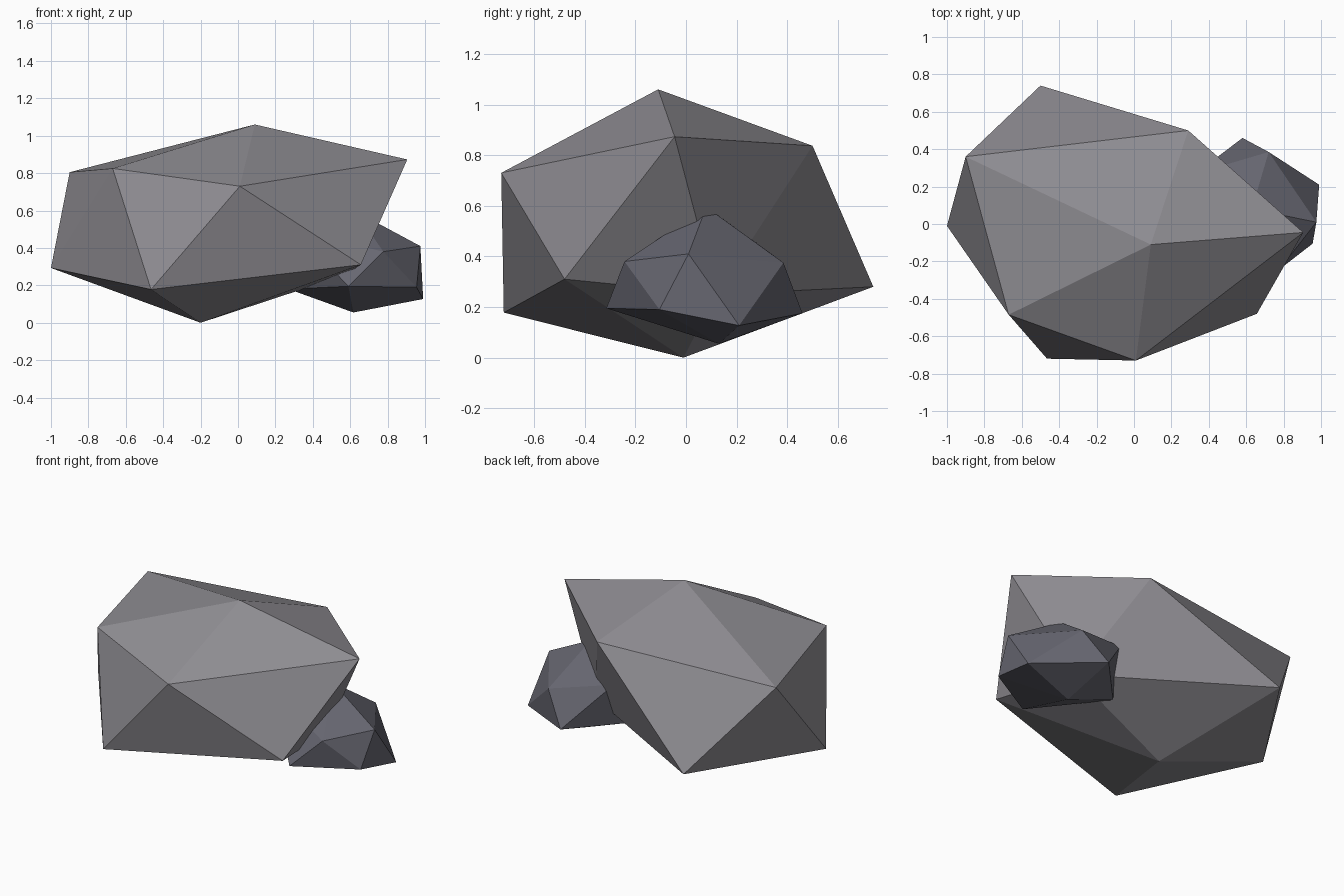
import bpy


def material(name, rgb):
    m = bpy.data.materials.new(name)
    m.diffuse_color = (*rgb, 1.0)
    return m


def rock(name, top, upper, lower, bottom, mat):
    """Faceted 20-sided rock: two staggered five-point rings between two tips.
    lower[i] sits between upper[i] and upper[i + 1]."""
    verts = [top] + upper + lower + [bottom]
    faces = []
    for i in range(5):
        j = (i + 1) % 5
        u, un, l, ln = 1 + i, 1 + j, 6 + i, 6 + j
        faces += [(0, u, un), (u, l, un), (un, l, ln), (11, ln, l)]
    mesh = bpy.data.meshes.new(name)
    mesh.from_pydata(verts, [], faces)
    mesh.materials.append(mat)
    obj = bpy.data.objects.new(name, mesh)
    bpy.context.collection.objects.link(obj)
    return obj


# Large boulder
rock("large_rock",
     (0.09, -0.11, 1.06),
     [(-0.90, 0.36, 0.805), (-0.67, -0.485, 0.825), (0.01, -0.73, 0.73),
      (0.905, -0.045, 0.873), (0.29, 0.50, 0.837)],
     [(-1.0, -0.01, 0.293), (-0.465, -0.72, 0.178), (0.657, -0.48, 0.31),
      (0.56, 0.12, 0.25), (-0.50, 0.74, 0.28)],
     (-0.20, -0.01, 0.0),
     material("warm_grey_stone", (0.27, 0.262, 0.285)))

# Small stone tucked into its side
rock("small_rock",
     (0.63, 0.08, 0.595),
     [(0.30, -0.05, 0.50), (0.777, -0.243, 0.38), (0.975, 0.01, 0.41),
      (0.72, 0.385, 0.375), (0.33, 0.27, 0.46)],
     [(0.59, -0.315, 0.195), (0.955, -0.105, 0.19), (0.99, 0.21, 0.127),
      (0.58, 0.46, 0.175), (0.27, 0.13, 0.18)],
     (0.617, 0.13, 0.055),
     material("dark_blue_grey_stone", (0.135, 0.135, 0.165)))
